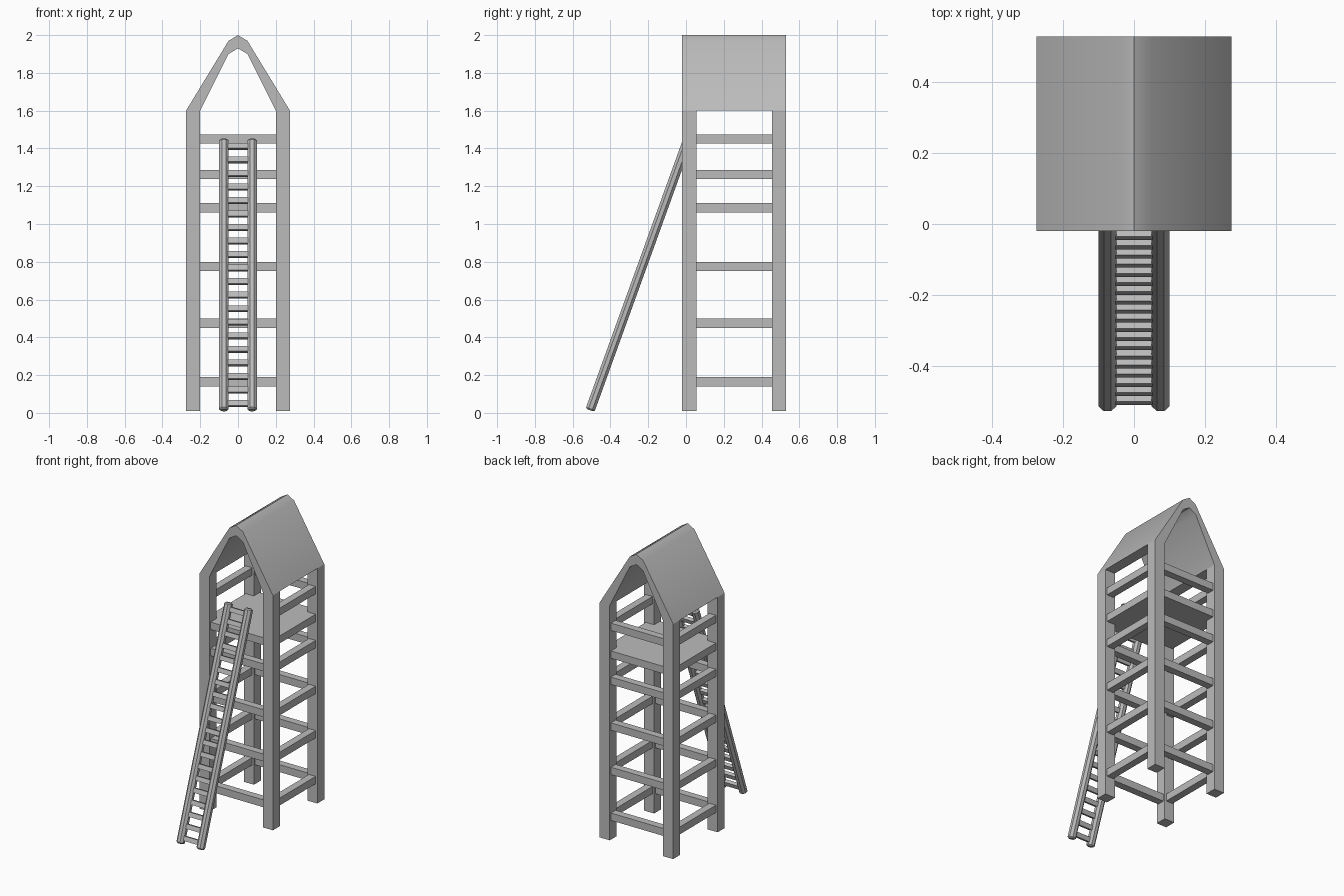
import bpy, bmesh, math
from mathutils import Vector, Matrix

if "Cube" in bpy.data.objects:
    bpy.data.objects.remove(bpy.data.objects["Cube"], do_unlink=True)

grey = bpy.data.materials.new("plain_grey")
grey.use_nodes = True
COLOUR = (0.5, 0.5, 0.5, 1)
grey.diffuse_color = COLOUR
grey.node_tree.nodes["Principled BSDF"].inputs["Base Color"].default_value = COLOUR


def finish(name, bm):
    bmesh.ops.recalc_face_normals(bm, faces=bm.faces)
    mesh = bpy.data.meshes.new(name)
    bm.to_mesh(mesh)
    bm.free()
    mesh.materials.append(grey)
    obj = bpy.data.objects.new(name, mesh)
    bpy.context.collection.objects.link(obj)
    return obj


def smooth(obj, degrees):
    bpy.ops.object.select_all(action="DESELECT")
    obj.select_set(True)
    bpy.context.view_layer.objects.active = obj
    bpy.ops.object.shade_smooth_by_angle(angle=math.radians(degrees))


def box(name, centre, size, turn=Matrix()):
    bm = bmesh.new()
    bmesh.ops.create_cube(bm, size=1, matrix=Matrix.Translation(centre) @ turn @ Matrix.Diagonal((*size, 1)))
    return finish(name, bm)


# Tower layout
MID_Y = 0.255
HALF = 0.275
POST = 0.075
EAVE = 1.6
inset = HALF - POST / 2
span = 2 * (HALF - POST)
BAR = 0.05

# Corner posts
for sx, side in ((1, "left"), (-1, "right")):
    for sy, end in ((-1, "front"), (1, "back")):
        box(f"{end}_{side}_post", (sx * inset, MID_Y + sy * inset, (EAVE + 0.01) / 2),
            (POST, POST, EAVE - 0.01))

# Cross bars; the top ring is open at the front for the ladder
levels = (0.165, 0.475, 0.775, 1.085, 1.262, 1.45)
for i, z in enumerate(levels):
    for s, side, end in ((1, "left", "back"), (-1, "right", "front")):
        box(f"{side}_bar_{i}", (s * inset, MID_Y, z), (BAR, span, BAR))
        if end == "back" or z < 1.4:
            box(f"{end}_bar_{i}", (0, MID_Y + s * inset, z), (span, BAR, BAR))

# Platform between the bars
inner = 2 * inset - BAR
box("platform", (0, MID_Y, levels[4]), (inner, inner, BAR))

# Roof shell, extruded front to back
outer = [(-HALF, EAVE), (-0.05, 1.97), (0, 2), (0.05, 1.97), (HALF, EAVE)]
under = [(0.2, EAVE), (0.05, 1.9), (0, 1.93), (-0.05, 1.9), (-0.2, EAVE)]
bm = bmesh.new()
n = len(outer)
rows = [[bm.verts.new((x, MID_Y + s * HALF, z)) for x, z in outer + under] for s in (-1, 1)]
for k in range(2 * n):
    j = (k + 1) % (2 * n)
    bm.faces.new((rows[0][k], rows[0][j], rows[1][j], rows[1][k]))
for row in rows:
    for k in range(n - 1):
        bm.faces.new((row[k], row[k + 1], row[2 * n - 2 - k], row[2 * n - 1 - k]))
smooth(finish("roof", bm), 40)

# Ladder made of equal sections
foot = Vector((0, -0.508, 0.014))
head = Vector((0, 0.01, 1.447))
lean = (head - foot).to_track_quat("Z", "Y").to_matrix().to_4x4()
SECTIONS, RUNGS = 4, 5
step = (head - foot) / SECTIONS
radius = 0.025 / math.cos(math.pi / 8)

for s, side in ((1, "left"), (-1, "right")):
    for i in range(SECTIONS):
        centre = foot + step * (i + 0.5) + Vector((s * 0.075, 0, 0))
        bm = bmesh.new()
        bmesh.ops.create_cone(bm, cap_ends=True, segments=8, radius1=radius, radius2=radius,
                              depth=step.length,
                              matrix=Matrix.Translation(centre) @ lean @ Matrix.Rotation(math.pi / 8, 4, "Z"))
        # Chamfer only the free ends
        tips = {0: -1, SECTIONS - 1: 1}
        if i in tips:
            rim = [e for e in bm.edges if all((v.co - centre).dot(step) * tips[i] > 0 for v in e.verts)]
            bmesh.ops.bevel(bm, geom=rim, offset=0.008, segments=1, affect="EDGES")
        finish(f"ladder_{side}_rail_{i}", bm)

total = SECTIONS * RUNGS
for i in range(total):
    box(f"ladder_rung_{i}", foot + (head - foot) * ((i + 0.5) / total), (0.11, 0.025, 0.03), lean)
